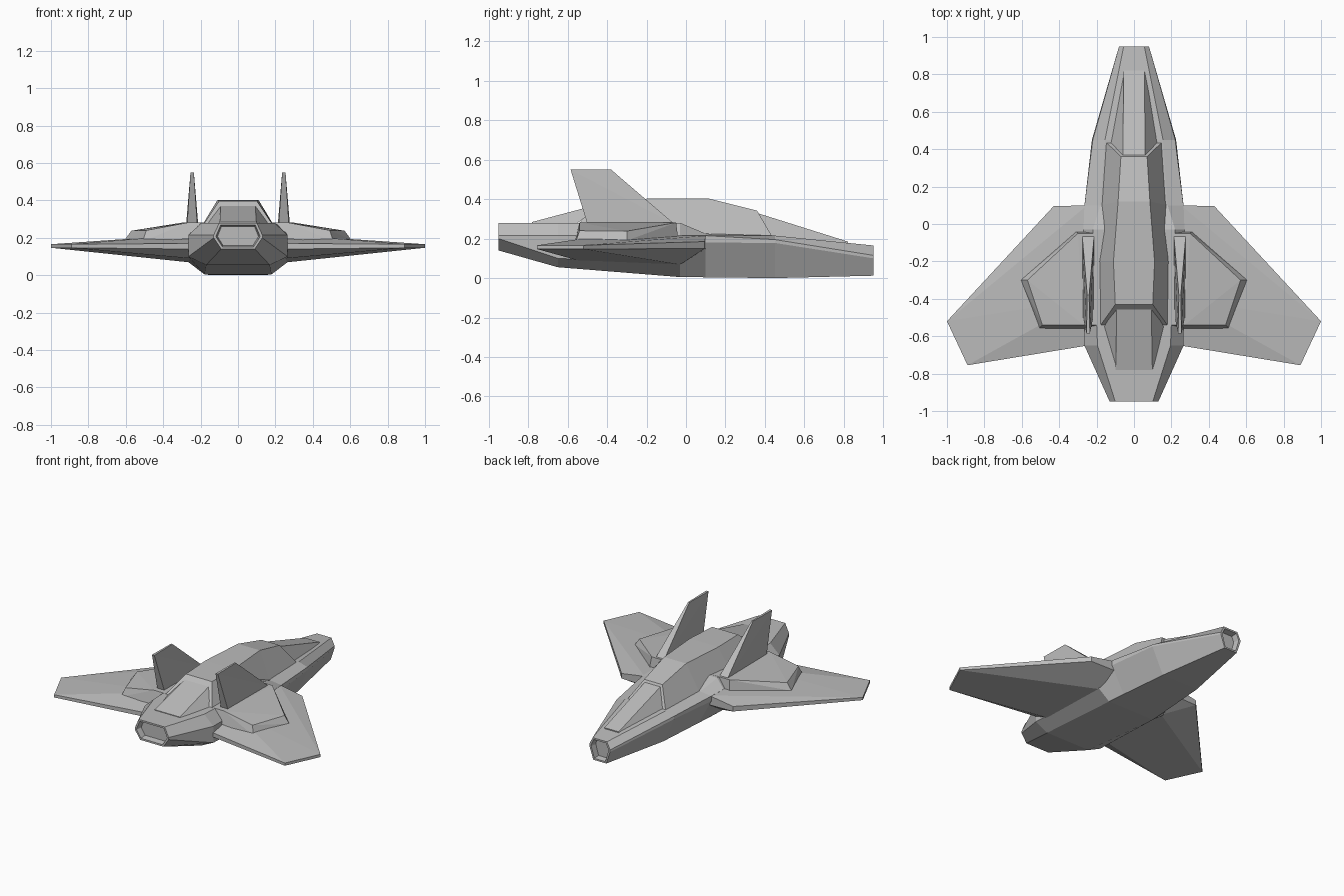
import bpy, bmesh

cube = bpy.data.objects.get("Cube")
if cube:
    bpy.data.objects.remove(cube, do_unlink=True)

# Single hull paint
paint = bpy.data.materials.new("light_grey_hull")
paint.use_nodes = True
GREY = (0.5, 0.5, 0.5, 1)
paint.diffuse_color = GREY
paint.node_tree.nodes["Principled BSDF"].inputs["Base Color"].default_value = GREY


def finish(bm, name):
    bmesh.ops.recalc_face_normals(bm, faces=bm.faces[:])
    mesh = bpy.data.meshes.new(name)
    bm.to_mesh(mesh)
    bm.free()
    mesh.materials.append(paint)
    obj = bpy.data.objects.new(name, mesh)
    bpy.context.collection.objects.link(obj)
    return obj


def loft(name, half_rings, open_ends=False):
    """Skin mirrored half sections (listed from bottom to top)."""
    bm = bmesh.new()
    rings = []
    for half in half_rings:
        full = half + [(-x, y, z) for x, y, z in reversed(half)]
        rings.append([bm.verts.new(p) for p in full])
    for a, b in zip(rings, rings[1:]):
        n = len(a)
        for i in range(n):
            j = (i + 1) % n
            bm.faces.new((a[i], a[j], b[j], b[i]))
    caps = [bm.faces.new(rings[0]), bm.faces.new(rings[-1])]
    bmesh.ops.recalc_face_normals(bm, faces=bm.faces[:])
    if open_ends:
        # Lip, then a recessed floor
        for thickness, depth in ((0.014, 0), (0.008, -0.04)):
            bmesh.ops.inset_individual(bm, faces=caps, thickness=thickness, depth=depth)
    return finish(bm, name)


def mirrored_hull(name, points):
    """Faceted convex solid on the left, mirrored to the right."""
    bm = bmesh.new()
    verts = [bm.verts.new(p) for p in points]
    bmesh.ops.convex_hull(bm, input=verts)
    loose = [v for v in bm.verts if not v.link_faces]
    bmesh.ops.delete(bm, geom=loose, context="VERTS")
    bmesh.ops.dissolve_limit(bm, angle_limit=0.01, verts=bm.verts[:], edges=bm.edges[:])
    obj = finish(bm, name)
    obj.modifiers.new("mirror", "MIRROR").use_clip = False
    return obj


# Fuselage: y, then bottom, lower side, upper side and deck edge as (x, z)
sections = [
    (-0.95, (0.09, 0.14), (0.13, 0.2), (0.13, 0.215), (0.1, 0.28)),
    (-0.65, (0.17, 0.055), (0.265, 0.1), (0.265, 0.215), (0.195, 0.28)),
    (-0.03, (0.18, 0.005), (0.265, 0.07), (0.27, 0.215), (0.22, 0.28)),
    (0.1, (0.17, 0.004), (0.265, 0.18), (0.265, 0.215), (0.18, 0.225)),
    (0.45, (0.14, 0), (0.225, 0.178), (0.22, 0.195), (0.155, 0.215)),
    (0.95, (0.05, 0.012), (0.08, 0.1), (0.08, 0.115), (0.055, 0.165)),
]
loft("fuselage", [[(x, y, z) for x, z in pts] for y, *pts in sections], True)

# Raised cabin spine with a step at each end
loft("cabin_spine", [
    [(0.185, -0.55, 0.27), (0.1, -0.43, 0.398)],
    [(0.19, -0.2, 0.27), (0.11, -0.2, 0.402)],
    [(0.178, 0.1, 0.21), (0.085, 0.12, 0.402)],
    [(0.152, 0.44, 0.205), (0.07, 0.36, 0.342)],
])

# Sloping glazed fairings at both ends of the spine
loft("nose_canopy", [
    [(0.135, 0.43, 0.2), (0.06, 0.36, 0.33)],
    [(0.056, 0.82, 0.17), (0.055, 0.82, 0.185)],
])
loft("tail_canopy", [
    [(0.165, -0.56, 0.27), (0.092, -0.43, 0.377)],
    [(0.1, -0.78, 0.27), (0.098, -0.78, 0.284)],
])

# Wings
mirrored_hull("wing", [
    (0.25, 0.1, 0.215), (0.43, 0.095, 0.185), (1, -0.52, 0.166),
    (0.89, -0.755, 0.166), (0.25, -0.65, 0.17), (0.25, -0.4, 0.218),
    (0.25, 0.1, 0.15), (0.43, 0.095, 0.15), (1, -0.52, 0.147),
    (0.89, -0.755, 0.147), (0.25, -0.65, 0.14),
    (0.25, -0.03, 0.068), (0.25, -0.55, 0.09),
])

# Raised panels over the wing roots
mirrored_hull("wing_panel", [
    (0.17, -0.05, 0.281), (0.3, -0.05, 0.281), (0.57, -0.3, 0.238),
    (0.49, -0.54, 0.24), (0.27, -0.54, 0.281), (0.17, -0.54, 0.281),
    (0.17, -0.04, 0.2), (0.31, -0.04, 0.2), (0.605, -0.3, 0.19),
    (0.51, -0.56, 0.18), (0.17, -0.56, 0.2),
])

# Twin swept fins
mirrored_hull("tail_fin", [
    (0.213, -0.06, 0.275), (0.277, -0.06, 0.275),
    (0.218, -0.5, 0.275), (0.272, -0.5, 0.275),
    (0.24, -0.38, 0.55), (0.25, -0.38, 0.55),
    (0.236, -0.585, 0.55), (0.254, -0.585, 0.55),
])
